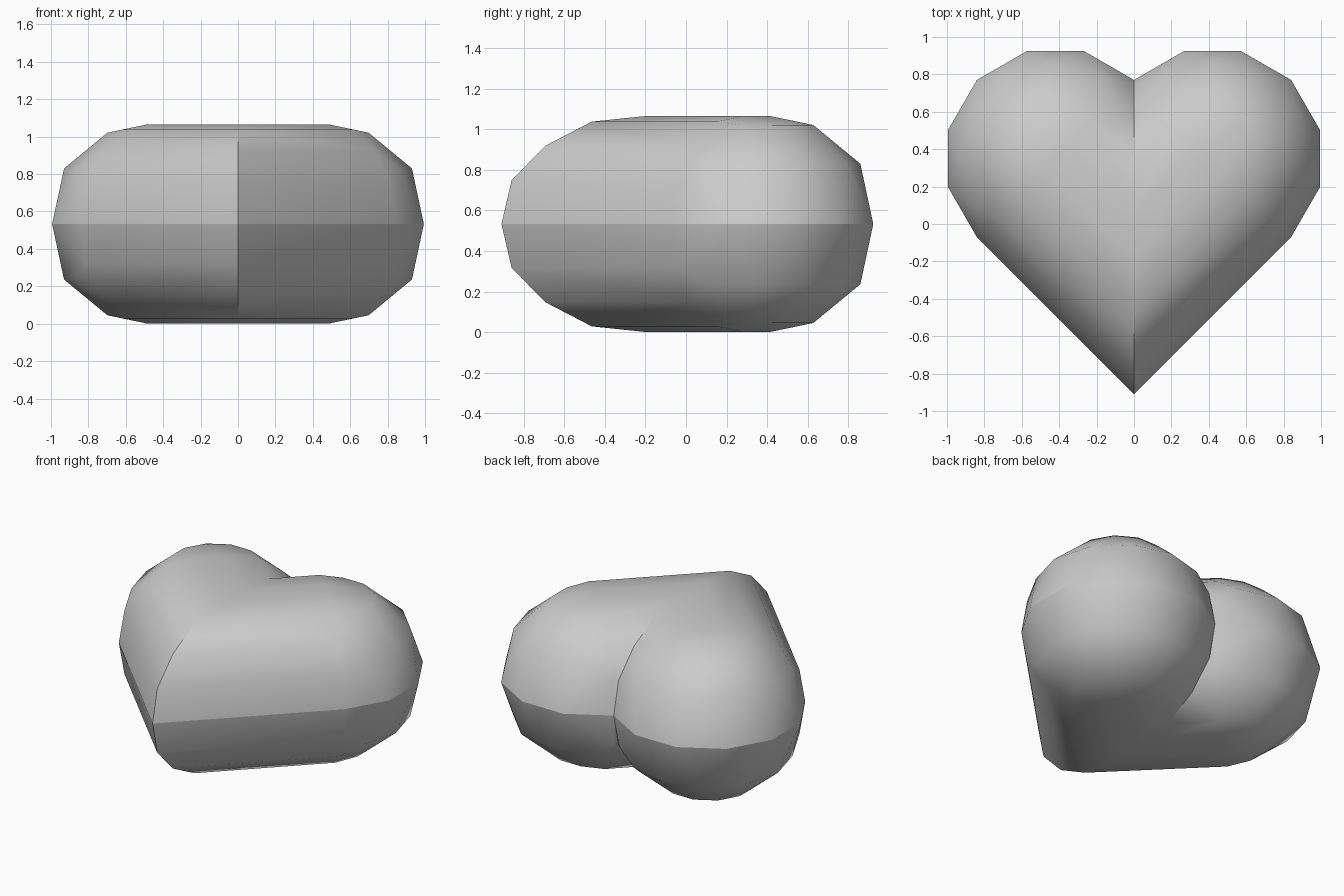
import bpy, bmesh, math
from mathutils import Vector

cube = bpy.data.objects.get("Cube")
if cube:
    bpy.data.objects.remove(cube)

MID, CX, CY = 0.533, 0.42, 0.35
TIP_AXIS = CY - CX  # where the arm axis crosses the centre plane

grey = bpy.data.materials.new("plain grey")
grey.use_nodes = True
grey.diffuse_color = (0.6, 0.6, 0.6, 1)
grey.node_tree.nodes["Principled BSDF"].inputs["Base Color"].default_value = (0.6, 0.6, 0.6, 1)

# Arm cross-section above the equator: half width, height
section = [(0.594, 0), (0.559, 0.215), (0.442, 0.385), (0.279, 0.505), (0.088, 0.533)]
# Lobe rings above the equator: radius, height, rotation
rings = [(0.594, 0, 15), (0.51, 0.297, 0), (0.288, 0.488, 15)]

points = []
for w, h in section:
    for s in (-1, 1):
        # mitred end on the centre plane, square end in the lobe
        points.append((0, TIP_AXIS - s * w * math.sqrt(2), h))
        d = s * w / math.sqrt(2)
        points.append((CX + d, CY - d, h))
for r, h, turn in rings:
    for i in range(12):
        a = math.radians(turn + 30 * i)
        x = CX + r * math.cos(a)
        points.append((0 if x < 0.03 else x, CY + r * math.sin(a), h))

# Upper left quarter as a hull, opened where it meets its mirror images
bm = bmesh.new()
for p in points:
    bm.verts.new(p)
bmesh.ops.remove_doubles(bm, verts=bm.verts[:], dist=0.012)
bmesh.ops.convex_hull(bm, input=bm.verts[:])
inside = [f for f in bm.faces
          if all(abs(v.co.x) < 1e-4 for v in f.verts) or all(abs(v.co.z) < 1e-4 for v in f.verts)]
bmesh.ops.delete(bm, geom=inside, context='FACES')
bmesh.ops.delete(bm, geom=[v for v in bm.verts if not v.link_faces], context='VERTS')

# Mirror to the right half, then to the lower half
for axis in ((-1, 1, 1), (1, 1, -1)):
    copy = bmesh.ops.duplicate(bm, geom=bm.verts[:] + bm.edges[:] + bm.faces[:])["geom"]
    for v in copy:
        if isinstance(v, bmesh.types.BMVert):
            v.co = v.co * Vector(axis)
    bmesh.ops.remove_doubles(bm, verts=bm.verts[:], dist=0.001)
bmesh.ops.recalc_face_normals(bm, faces=bm.faces[:])

# Smooth shading, with creases at the equator and the pointed tip
for f in bm.faces:
    f.smooth = True
for e in bm.edges:
    equator = all(abs(v.co.z) < 1e-4 for v in e.verts)
    e.smooth = not equator and e.calc_face_angle(0) < math.radians(40)
bmesh.ops.translate(bm, verts=bm.verts[:], vec=(0, 0, MID))

mesh = bpy.data.meshes.new("heart")
bm.to_mesh(mesh)
bm.free()
mesh.materials.append(grey)
heart = bpy.data.objects.new("heart", mesh)
bpy.context.collection.objects.link(heart)
